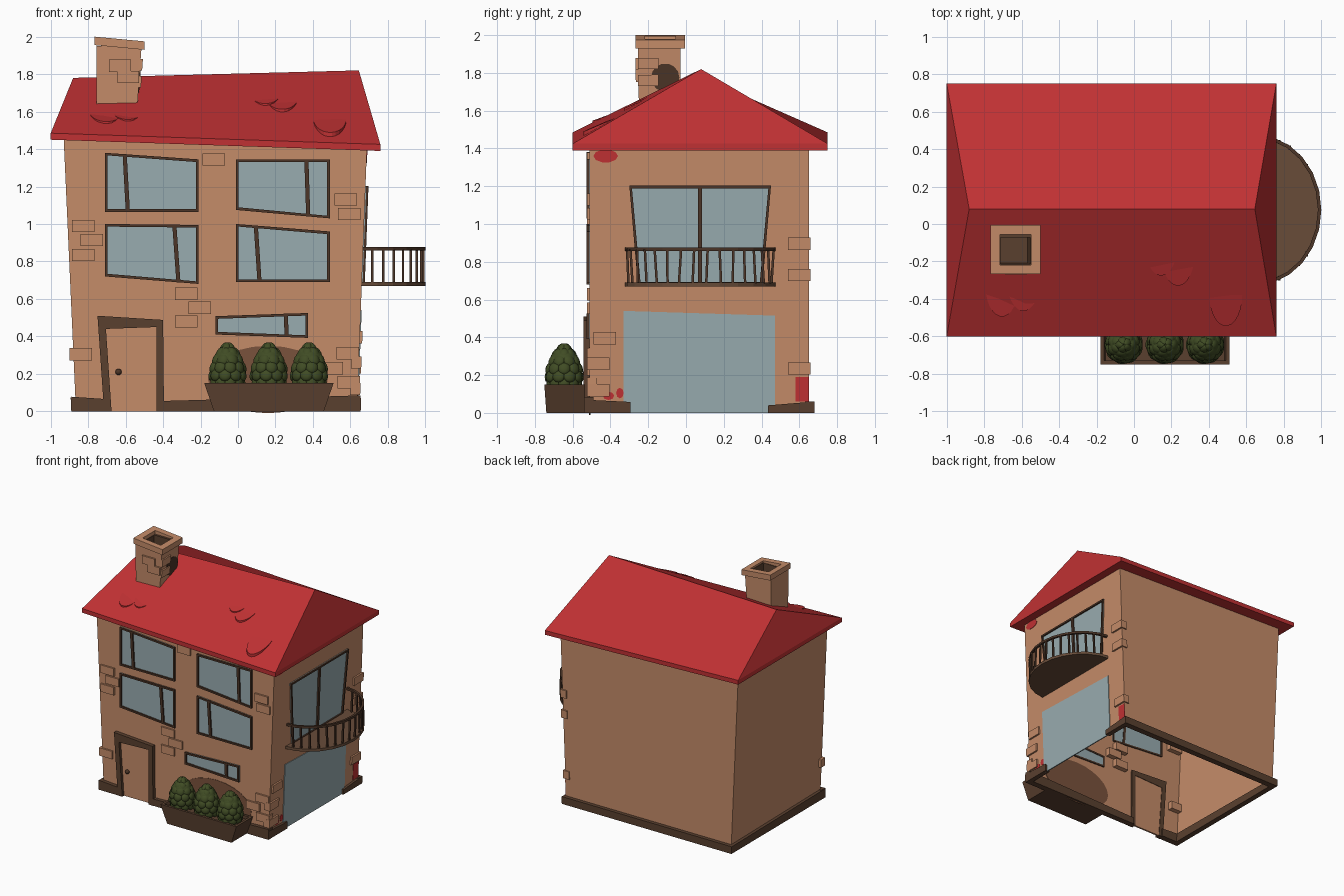
import bpy, bmesh, math, random
from mathutils import Vector, Matrix

if "Cube" in bpy.data.objects:
    bpy.data.objects.remove(bpy.data.objects["Cube"])
random.seed(4)


def material(name, rgb):
    m = bpy.data.materials.new(name)
    lin = [((c / 255 + 0.055) / 1.055) ** 2.4 for c in rgb]
    m.diffuse_color = (*lin, 1)
    m.use_nodes = True
    m.node_tree.nodes["Principled BSDF"].inputs["Base Color"].default_value = m.diffuse_color
    return m


WALL = material("tan plaster", (197, 140, 105))
RED = material("roof red", (192, 49, 51))
GLASS = material("pale glass", (153, 172, 176))
BROWN = material("base brown", (90, 64, 47))
FRAME = material("frame brown", (76, 53, 39))
DECK = material("balcony brown", (104, 76, 57))
STAIN = material("wall stain", (122, 82, 60))
LEAF = material("leaf green", (64, 76, 36))


def finish(name, bm, mat, smooth=False):
    bmesh.ops.recalc_face_normals(bm, faces=bm.faces)
    me = bpy.data.meshes.new(name)
    bm.to_mesh(me)
    bm.free()
    me.materials.append(mat)
    for p in me.polygons:
        p.use_smooth = smooth
    ob = bpy.data.objects.new(name, me)
    bpy.context.collection.objects.link(ob)
    return ob


def poly_mesh(name, verts, faces, mat):
    bm = bmesh.new()
    vs = [bm.verts.new(v) for v in verts]
    for f in faces:
        bm.faces.new([vs[i] for i in f])
    return finish(name, bm, mat)


def prisms(name, polys, d0, d1, place, mat):
    """Extrude 2D outlines from depth d0 to d1 on the surface given by place(u, v, d)."""
    bm = bmesh.new()
    for pts in polys:
        a = [bm.verts.new(place(u, v, d0)) for u, v in pts]
        b = [bm.verts.new(place(u, v, d1)) for u, v in pts]
        bm.faces.new(a[::-1])
        bm.faces.new(b)
        for i in range(len(a)):
            j = (i + 1) % len(a)
            bm.faces.new((a[i], a[j], b[j], b[i]))
    return finish(name, bm, mat)


# surfaces that parts sit on
def x_right(z): return 0.635 + 0.038 * z
def x_left(z): return -0.865 - 0.045 * z
def front(u, v, d): return (u, -0.51 - d, v)
def back(u, v, d): return (u, 0.65 + d, v)
def right(u, v, d): return (x_right(v) + d, u, v)
def left(u, v, d): return (x_left(v) - d, u, v)
def flat(u, v, d): return (u, v, d)


def roof_top(u, v, d):
    eave = 1.485 - 0.06 * (u + 1) / 1.76
    ridge = 1.78 + 0.04 * (u + 0.88) / 1.525
    return (u, v, eave + (ridge - eave) * (v + 0.6) / 0.68 + d)


def rect(u0, v0, u1, v1):
    return [(u0, v0), (u1, v0), (u1, v1), (u0, v1)]


def oval(cu, cv, ru, rv, n=18, a0=0, a1=2 * math.pi):
    return [(cu + ru * math.cos(a0 + (a1 - a0) * i / n),
             cv + rv * math.sin(a0 + (a1 - a0) * i / n)) for i in range(n)]


def border(q, t):
    """Four bars along the inside of a quad given anticlockwise from lower left."""
    inner = [(u + su * t, v + sv * t) for (u, v), (su, sv)
             in zip(q, [(1, 1), (-1, 1), (-1, -1), (1, -1)])]
    return [[q[i], q[(i + 1) % 4], inner[(i + 1) % 4], inner[i]] for i in range(4)]


# walls: a leaning shell, open below
poly_mesh("walls",
          [(x_left(0), -.51, 0), (x_right(0), -.51, 0), (x_right(0), .65, 0), (x_left(0), .65, 0),
           (x_left(1.46), -.51, 1.46), (x_right(1.41), -.51, 1.41),
           (x_right(1.41), .65, 1.41), (x_left(1.46), .65, 1.46)],
          [(0, 1, 5, 4), (1, 2, 6, 5), (2, 3, 7, 6), (3, 0, 4, 7), (4, 5, 6, 7)], WALL)

# hipped roof with a thin eave
eaves = [(-1, -.6), (.76, -.6), (.76, .75), (-1, .75)]
heights = [(1.45, 1.485), (1.39, 1.425), (1.39, 1.425), (1.45, 1.485)]
poly_mesh("roof",
          [(x, y, h[0]) for (x, y), h in zip(eaves, heights)]
          + [(x, y, h[1]) for (x, y), h in zip(eaves, heights)]
          + [(-.88, .08, 1.78), (.645, .08, 1.82)],
          [(3, 2, 1, 0), (0, 1, 5, 4), (1, 2, 6, 5), (2, 3, 7, 6), (3, 0, 4, 7),
           (4, 5, 9, 8), (5, 6, 9), (6, 7, 8, 9), (7, 4, 8)], RED)

# loose round roof tiles
for i, (x, y) in enumerate([(-.705, -.33), (-.59, -.30), (.145, -.11), (.235, -.165), (.49, -.38)]):
    def tile(u, v, d, y=y):
        return roof_top(u, v, d * (y + .02 - v) / .17)
    prisms(f"roof_tile_{i + 1}", [oval(x, y, .088, .165, 14, math.pi, 2 * math.pi + .24)],
           -.02, .022, tile, RED)

# baseboard, broken at the door and the garage
prisms("baseboard_front", [[(-.89, 0), (-.70, 0), (-.70, .065), (-.89, .078)],
                           [(-.41, 0), (.655, 0), (.655, .085), (-.41, .055)]], -.02, .03, front, BROWN)
prisms("baseboard_back", [rect(-.89, 0, .655, .06)], -.02, .03, back, BROWN)
prisms("baseboard_left", [[(-.54, 0), (.68, 0), (.68, .06), (-.54, .075)]], -.02, .025, left, BROWN)
prisms("baseboard_right", [[(-.54, 0), (-.295, 0), (-.295, .058), (-.54, .07)],
                           [(.435, 0), (.68, 0), (.68, .06), (.435, .04)]], -.02, .02, right, BROWN)

# windows: quad corners from lower left, then mullion x at bottom and top
windows = {
    "window_upper_left": ([(-.71, 1.065), (-.21, 1.065), (-.21, 1.345), (-.71, 1.38)], -.588, -.605, front),
    "window_upper_right": ([(-.01, 1.075), (.49, 1.03), (.49, 1.345), (-.01, 1.345)], .375, .365, front),
    "window_middle_left": ([(-.71, .72), (-.21, .68), (-.21, .995), (-.71, 1.0)], -.318, -.34, front),
    "window_middle_right": ([(-.01, .69), (.49, .69), (.49, .96), (-.01, 1.0)], .115, .095, front),
    "window_small": ([(-.12, .41), (.375, .392), (.375, .525), (-.12, .508)], .26, .255, front),
    "balcony_door": ([(-.255, .68), (.405, .68), (.45, 1.203), (-.30, 1.203)], .075, .075, right),
}
for name, (q, mb, mt, place) in windows.items():
    def edge(a, b, x):
        return a[1] + (b[1] - a[1]) * (x - a[0]) / (b[0] - a[0])
    b, t = edge(q[0], q[1], mb), edge(q[3], q[2], mt)
    mullion = [(mb - .011, b), (mb + .011, b), (mt + .011, t), (mt - .011, t)]
    prisms(name + "_glass", [q], -.004, .004, place, GLASS)
    prisms(name + "_frame", border(q, .014) + [mullion], -.008, .016, place, FRAME)

# garage door
prisms("garage_door", [[(-.33, 0), (.47, 0), (.47, .515), (-.33, .54)]], -.004, .005, right, GLASS)

# front door
prisms("door", [[(-.68, 0), (-.43, 0), (-.435, .45), (-.71, .445)]], -.006, .008, front, WALL)
prisms("door_frame", [[(-.715, 0), (-.675, 0), (-.705, .44), (-.75, .51)],
                      [(-.75, .51), (-.705, .44), (-.435, .45), (-.40, .488)],
                      [(-.435, .45), (-.435, 0), (-.395, 0), (-.40, .488)]], -.01, .032, front, BROWN)
bm = bmesh.new()
bmesh.ops.create_uvsphere(bm, u_segments=12, v_segments=8, radius=.017,
                          matrix=Matrix.Translation((-.638, -.53, .21)))
finish("door_knob", bm, FRAME, True)

# exposed bricks
def bricks(name, spots, place, w=.12, h=.065, d0=-.04, d1=.014):
    prisms(name, [rect(u - w / 2, v - h / 2, u + w / 2, v + h / 2) for u, v in spots],
           d0, d1, place, WALL)


bricks("front_bricks", [(-.13, 1.345), (.575, 1.13), (.595, 1.053), (-.825, .99), (-.78, .915),
                        (-.825, .835), (-.275, .628), (-.205, .553), (-.275, .48), (-.84, .305),
                        (.585, .31), (.50, .23), (.59, .155)], front)
bricks("right_bricks", [(.60, .895), (.60, .73), (.60, .235), (-.43, .395), (-.465, .26), (-.465, .12)], right)

# weathering and paint marks
prisms("wall_stain", [oval(.16, .17, .32, .18, 24)], -.004, .003, front, STAIN)
prisms("red_marks", [oval(-.425, 1.36, .065, .035, 10), rect(.58, .06, .65, .19),
                     oval(-.41, .09, .03, .022, 8), oval(-.35, .105, .02, .028, 8)],
       -.003, .003, right, RED)

# chimney
def stack(u, v, d):
    return (u + (0.07 * (d - 1.66) if u > -.64 else 0), v - (.02 if v < -.14 else 0) * (d - 1.66), d)


def rim(u, v, d):
    return (u, v, d - .025 * (u + .765) / .265)


def stack_side(u, v, d):
    return (-.535 + .07 * (v - 1.66) + d, u, v)


def stack_front(u, v, d):
    return (u, -.25 - .02 * (v - 1.66) - d, v)


prisms("chimney_stack", border(rect(-.755, -.25, -.535, -.03), .025), 1.6, 1.95, stack, WALL)
prisms("chimney_liner", border(rect(-.732, -.227, -.555, -.053), .02), 1.6, 1.965, stack, BROWN)
prisms("chimney_floor", [rect(-.735, -.23, -.555, -.05)], 1.72, 1.76, flat, BROWN)
prisms("chimney_rim", border(rect(-.765, -.268, -.5, -.005), .05), 1.955, 2.0, rim, WALL)
bricks("chimney_front_bricks", [(-.63, 1.845), (-.585, 1.785)], stack_front, .115, .065, -.01, .014)
bricks("chimney_side_bricks", [(-.2, 1.85), (-.2, 1.76)], stack_side, .11, .06, -.01, .012)
prisms("chimney_stain", [oval(-.11, 1.775, .075, .075, 14)], -.003, .004, stack_side, FRAME)

# rounded balcony
CX, CY, RX, RY, N = .655, .075, .345, .40, 12
def arc(shrink, n=N):
    return [(CX + (RX - shrink) * math.sin(math.pi * i / n),
             CY - (RY - shrink) * math.cos(math.pi * i / n)) for i in range(n + 1)]


prisms("balcony_floor", [arc(0)], .668, .69, flat, DECK)
o, n_ = arc(0), arc(.018)
prisms("balcony_rail", [[o[i], o[i + 1], n_[i + 1], n_[i]] for i in range(N)], .858, .876, flat, FRAME)
bm = bmesh.new()
for x, y in arc(.01, 17)[1:-1]:
    lean = random.uniform(-.015, .015)
    m = Matrix.Translation((x, y, .775)) @ Matrix.Shear('XY', 4, (0, lean * 5)) @ Matrix.Diagonal((.013, .013, .18, 1))
    bmesh.ops.create_cube(bm, size=1, matrix=m)
finish("balcony_balusters", bm, FRAME)

# planter with sunken soil
def planter(u, v, d):
    k = 1 + .15 * (d - .15) / .15
    return (.165 + (u - .165) * k, -.535 + (v + .535) * (1 + .05 * (d - .15) / .15), d)


box = rect(-.18, -.75, .51, -.535)
prisms("planter_sides", border(box, .02), 0, .15, planter, BROWN)
prisms("planter_soil", [rect(-.17, -.74, .50, -.545)], 0, .125, planter, BROWN)

# bushes: a core wrapped in rings of overlapping leaves
rings = [(.155, .076, 9), (.195, .084, 9), (.235, .080, 9), (.275, .066, 8), (.31, .046, 7), (.338, .022, 5)]
for b, bx in enumerate((-.055, .165, .38)):
    bm = bmesh.new()
    centre = Vector((bx, -.645, 0))
    bmesh.ops.create_uvsphere(bm, u_segments=14, v_segments=10, radius=1,
                              matrix=Matrix.Translation(centre + Vector((0, 0, .23)))
                              @ Matrix.Diagonal((.086, .086, .125, 1)))
    for k, (z, r, n) in enumerate(rings):
        for i in range(n):
            a = 2 * math.pi * (i + .5 * (k % 2)) / n
            m = (Matrix.Translation(centre) @ Matrix.Rotation(a, 4, 'Z')
                 @ Matrix.Translation((r, 0, z)) @ Matrix.Rotation(-.12 - .09 * k, 4, 'Y')
                 @ Matrix.Diagonal((.019, .8 * math.pi * r / n + .012, .034, 1)))
            bmesh.ops.create_uvsphere(bm, u_segments=10, v_segments=7, radius=1, matrix=m)
    finish(f"bush_{b + 1}", bm, LEAF, True)
